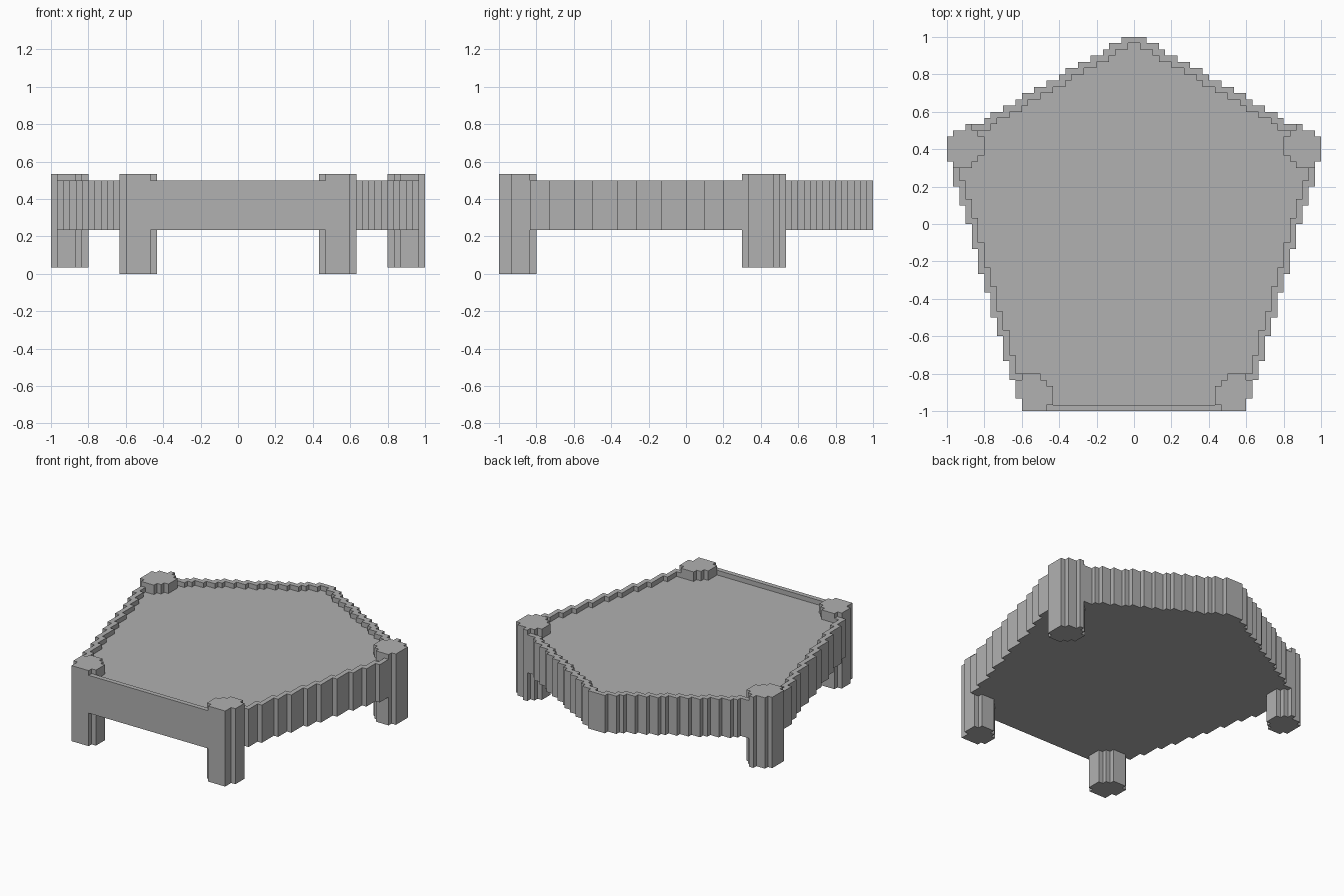
import bpy
import bmesh

UNIT = 1 / 30  # size of one stepped block

if "Cube" in bpy.data.objects:
    bpy.data.objects.remove(bpy.data.objects["Cube"])

grey = bpy.data.materials.new("stone_grey")
grey.use_nodes = True
grey.diffuse_color = (0.44, 0.44, 0.44, 1)
grey.node_tree.nodes["Principled BSDF"].inputs["Base Color"].default_value = grey.diffuse_color


def stepped_block(name, spans, bottom, top):
    """Extrude a stepped outline given as rows of {y: (x_min, x_max)}."""
    right, left = [], []
    for y in sorted(spans):
        x_min, x_max = spans[y]
        right += [(x_max, y), (x_max, y + 1)]
        left += [(x_min, y), (x_min, y + 1)]
    # keep only the corners of the outline
    loop = list(dict.fromkeys(right + left[::-1]))
    count = len(loop)
    corners = []
    for i, p in enumerate(loop):
        a, b = loop[i - 1], loop[(i + 1) % count]
        if (p[0] - a[0]) * (b[1] - p[1]) != (p[1] - a[1]) * (b[0] - p[0]):
            corners.append(p)
    bm = bmesh.new()
    face = bm.faces.new([bm.verts.new((x * UNIT, y * UNIT, bottom * UNIT)) for x, y in corners])
    grown = bmesh.ops.extrude_face_region(bm, geom=[face], use_keep_orig=True)["geom"]
    verts = [v for v in grown if isinstance(v, bmesh.types.BMVert)]
    bmesh.ops.translate(bm, verts=verts, vec=(0, 0, (top - bottom) * UNIT))
    bmesh.ops.recalc_face_normals(bm, faces=bm.faces)
    mesh = bpy.data.meshes.new(name)
    bm.to_mesh(mesh)
    bm.free()
    mesh.materials.append(grey)
    obj = bpy.data.objects.new(name, mesh)
    bpy.context.collection.objects.link(obj)
    return obj


# Five-sided plan: half width of every row
side_steps = [-28, -25, -22, -18, -15, -11, -8, -4, 0, 3, 6]


def half_width(y):
    flare = 18 + sum(y >= step for step in side_steps)
    roof = round(2 + 1.73 * (29 - y))
    return min(flare, roof)


half = {y: half_width(y) for y in range(-30, 30)}
plan = {y: (-h, h) for y, h in half.items()}

# Recess is the plan shrunk by one block all round
recess = {}
for y in range(-29, 29):
    h = min(half[y - 1], half[y], half[y + 1]) - 1
    recess[y] = (-h, h)

# Slab with a raised rim
slab = stepped_block("slab", plan, 7, 15)
cutter = stepped_block("recess_cutter", recess, 14, 17)
cutter.hide_render = True
cut = slab.modifiers.new("recess", "BOOLEAN")
cut.operation = "DIFFERENCE"
cut.solver = "EXACT"
cut.object = cutter
bpy.context.view_layer.objects.active = slab
bpy.ops.object.modifier_apply(modifier=cut.name)
bpy.data.objects.remove(cutter)

# Corner posts that run down into legs
front_post = {-30: (14, 18), -29: (13, 18), -28: (13, 19), -27: (13, 19),
              -26: (14, 19), -25: (15, 18)}
front_post[-26] = (14, 19)
back_post = {9: (26, 29), 10: (25, 30), 11: (24, 30), 12: (24, 30),
             13: (24, 30), 14: (25, 29), 15: (26, 27)}

for end, rows, bottom in (("front", front_post, 0), ("back", back_post, 1)):
    stepped_block(end + "_left_post", rows, bottom, 16)
    mirrored = {y: (-b, -a) for y, (a, b) in rows.items()}
    stepped_block(end + "_right_post", mirrored, bottom, 16)
